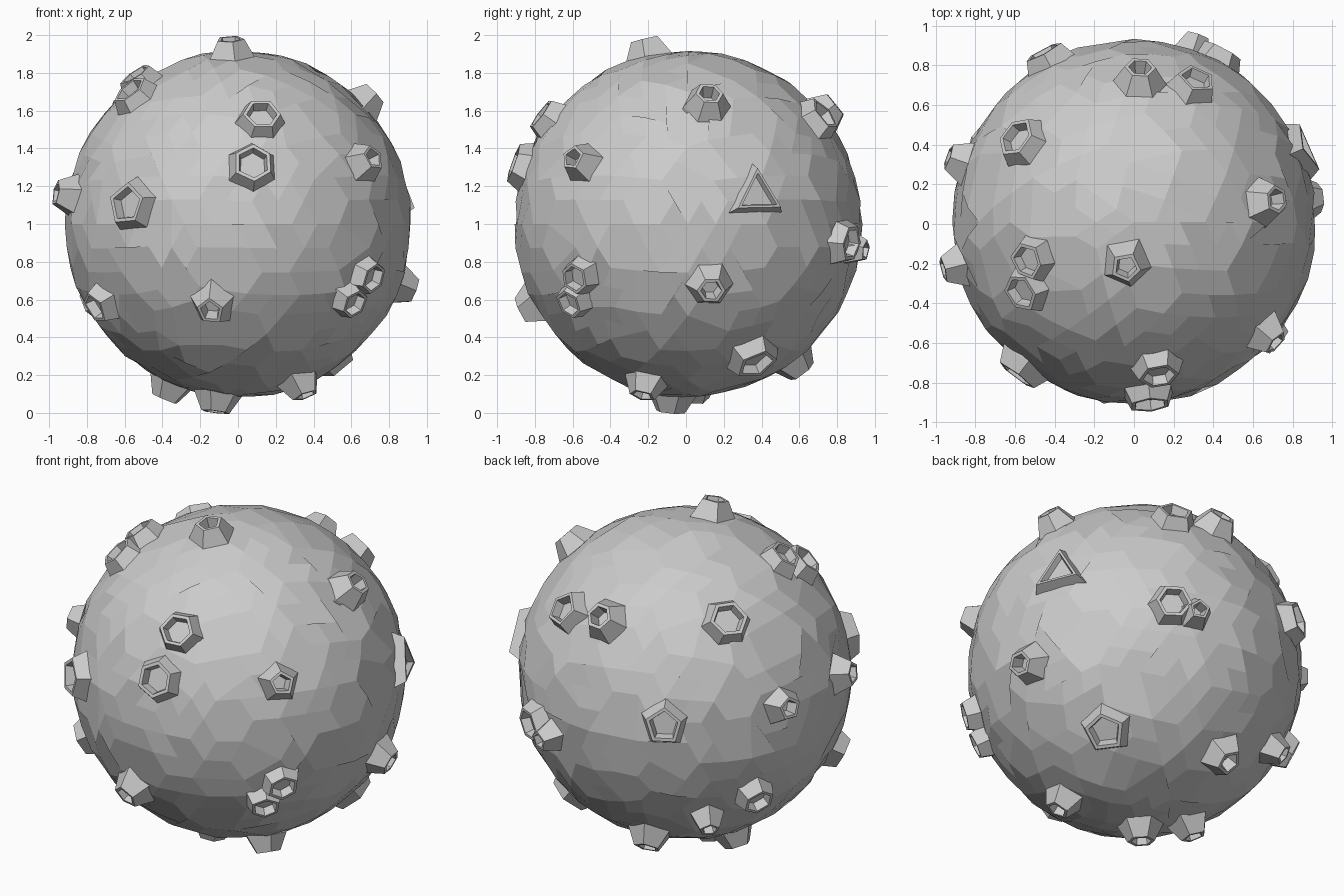
import bpy, bmesh, math, random
from mathutils import Vector

if "Cube" in bpy.data.objects:
    bpy.data.objects.remove(bpy.data.objects["Cube"])

random.seed(4)
CENTRE = Vector((0, 0.01, 1.0))
BODY_R = 0.922


def finish(name, bm):
    bmesh.ops.recalc_face_normals(bm, faces=bm.faces)
    mesh = bpy.data.meshes.new(name)
    bm.to_mesh(mesh)
    bm.free()
    ob = bpy.data.objects.new(name, mesh)
    bpy.context.collection.objects.link(ob)
    return ob


# Rocky body: faceted ball, slightly uneven, with near-flat facets merged
bm = bmesh.new()
bmesh.ops.create_icosphere(bm, subdivisions=4, radius=BODY_R)
for v in bm.verts:
    v.co *= 1 + random.uniform(-0.011, 0.004)
bmesh.ops.dissolve_limit(bm, angle_limit=math.radians(7),
                         verts=bm.verts, edges=bm.edges)
finish("rock_body", bm).location = CENTRE


# Crater: raised collar with flat rim and sunken floor, lofted from rings
def crater(name, x, y, z, sides, radius, rim, top):
    axis = (Vector((x, y, z)) - CENTRE).normalized()
    side = axis.orthogonal().normalized() if abs(axis.z) > 0.95 else \
        Vector((0, 0, 1)).cross(axis).normalized()
    up = axis.cross(side)
    spin = math.pi / 2 if sides != 6 else random.choice((0, math.pi / 6))
    wob = [random.uniform(0.93, 1.07) for _ in range(sides)]
    profile = [(radius * 1.08, 0.86), (radius, 0.905), (radius * rim, top),
               (radius * (rim - 0.15), top), (radius * (rim - 0.24), 0.932)]
    bm = bmesh.new()
    rings = []
    for r, h in profile:
        ring = []
        for i in range(sides):
            a = spin + 2 * math.pi * i / sides
            p = axis * h + (side * math.cos(a) + up * math.sin(a)) * r * wob[i]
            ring.append(bm.verts.new(CENTRE + p))
        rings.append(ring)
    for lo, hi in zip(rings, rings[1:]):
        for i in range(sides):
            j = (i + 1) % sides
            bm.faces.new((lo[i], lo[j], hi[j], hi[i]))
    bm.faces.new(rings[-1])
    bm.faces.new(rings[0][::-1])
    finish(name, bm)


# Wide, low craters: x, y, z, sides, base radius
WIDE = [
    (.12, -.73, 1.55, 6, .13), (.08, -.87, 1.31, 6, .14),
    (-.56, -.73, 1.10, 5, .15), (-.52, -.18, 1.76, 6, .12),
    (-.55, -.33, 1.68, 6, .13), (-.57, .42, 1.62, 6, .14),
    (.43, .84, .90, 6, .13), (-.44, .83, 1.12, 5, .14),
    (.52, .37, .27, 5, .15), (.31, .71, 1.56, 5, .13),
    (-.75, .40, .60, 6, .12), (-.72, -.40, .58, 5, .12),
    (.68, -.56, .73, 6, .11), (.61, -.61, .58, 6, .11),
]
for k, c in enumerate(WIDE):
    crater(f"wide_crater_{k + 1}", *c, 0.76, 0.982)

# Narrow, tall craters
NARROW = [
    (-.04, -.22, 1.97, 5, .13), (.69, -.58, 1.34, 5, .12),
    (.69, .12, 1.66, 6, .13), (-.14, -.83, .56, 5, .13),
    (.90, .13, .66, 6, .13), (-.88, -.21, 1.15, 5, .12),
    (-.88, .32, 1.15, 5, .12), (.03, .75, 1.60, 6, .14),
    (.34, -.22, .14, 5, .12), (-.12, -.08, .03, 6, .13),
    (-.37, .05, .11, 5, .13), (-.16, .58, .26, 5, .13),
    (.30, .88, .87, 5, .10), (-.54, .56, .46, 5, .10),
]
for k, c in enumerate(NARROW):
    crater(f"narrow_crater_{k + 1}", *c, 0.58, 1.006)

# Low three-sided crater
crater("triangle_crater", .83, .37, 1.15, 3, .17, 0.82, 0.965)
